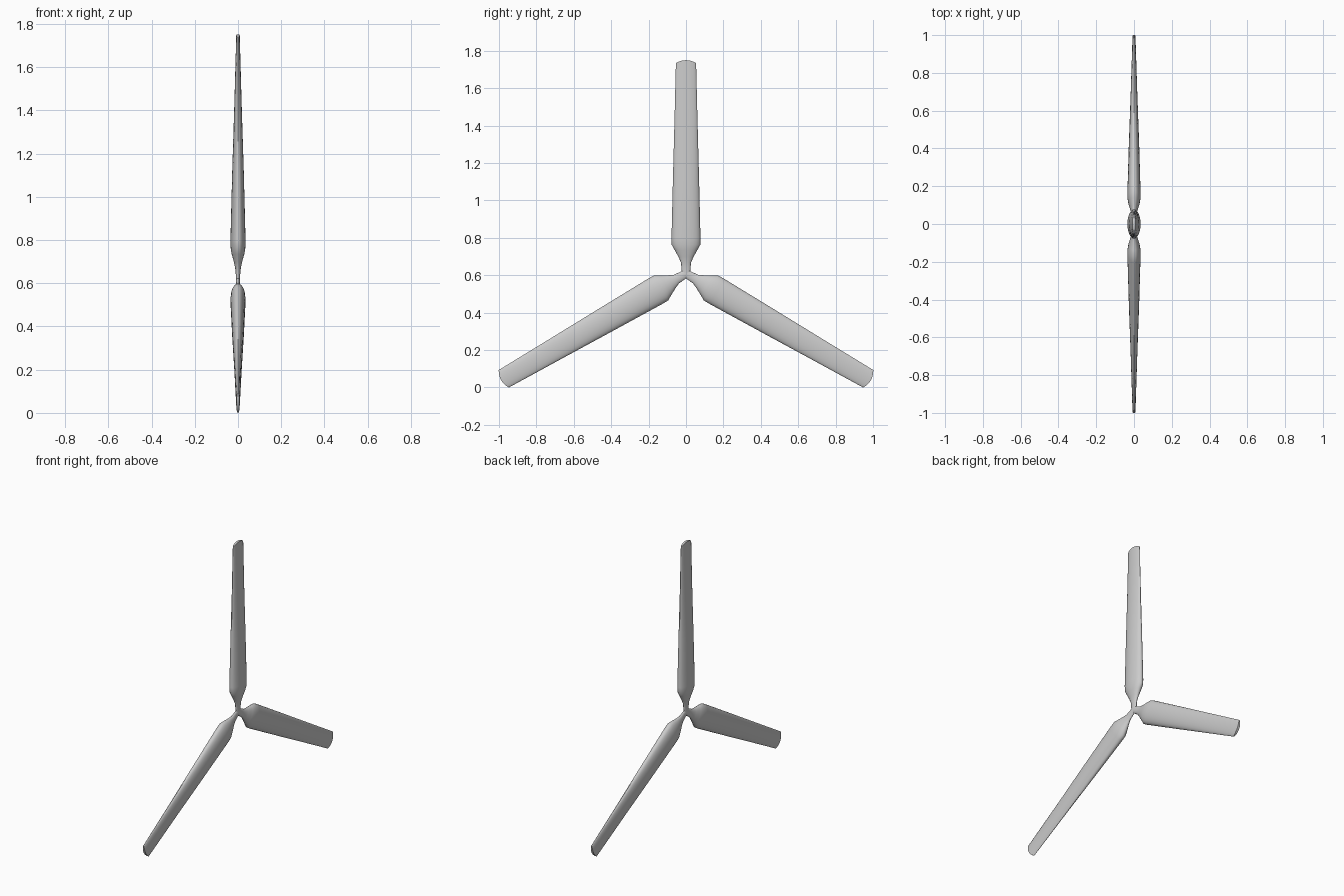
import bpy, bmesh
from math import cos, sin, pi, radians

if "Cube" in bpy.data.objects:
    bpy.data.objects.remove(bpy.data.objects["Cube"])

HUB_Z = 0.609
SEG = 24
# (distance from hub, half width, half thickness)
SECTIONS = [(0.0, 0.022, 0.010), (0.03, 0.024, 0.010), (0.06, 0.027, 0.013),
            (0.09, 0.041, 0.019), (0.125, 0.060, 0.029), (0.155, 0.077, 0.034),
            (0.19, 0.0775, 0.035), (0.50, 0.070, 0.027), (0.80, 0.062, 0.0175),
            (1.125, 0.054, 0.008)]


def blade_mesh():
    bm = bmesh.new()
    rings = []
    for i, (u, w, t) in enumerate(SECTIONS):
        bulge = 0.016 if i == len(SECTIONS) - 1 else 0.0   # arched tip
        ring = []
        for j in range(SEG):
            a = 2 * pi * j / SEG
            ring.append(bm.verts.new((t * sin(a), w * cos(a), u + bulge * sin(a) ** 2)))
        rings.append(ring)
    # skin of the blade
    for r0, r1 in zip(rings, rings[1:]):
        for j in range(SEG):
            k = (j + 1) % SEG
            bm.faces.new((r0[j], r0[k], r1[k], r1[j]))
    # root and arched tip caps
    bm.faces.new(rings[0])
    tip = rings[-1]
    for j in range(SEG // 2):
        quad = [tip[j], tip[j + 1], tip[-j - 1], tip[-j % SEG]]
        bm.faces.new(list(dict.fromkeys(quad)))
    bmesh.ops.recalc_face_normals(bm, faces=bm.faces)
    me = bpy.data.meshes.new("rotor_blade")
    bm.to_mesh(me)
    bm.free()
    return me


# three blades, 120 degrees apart around the x axis
mesh = blade_mesh()
for name, angle in (("blade_top", 0), ("blade_left", 120), ("blade_right", -120)):
    ob = bpy.data.objects.new(name, mesh.copy())
    bpy.context.collection.objects.link(ob)
    ob.location = (0, 0, HUB_Z)
    ob.rotation_euler.x = radians(angle)
    ob.select_set(True)
    bpy.context.view_layer.objects.active = ob
bpy.ops.object.shade_smooth_by_angle(angle=radians(40))
